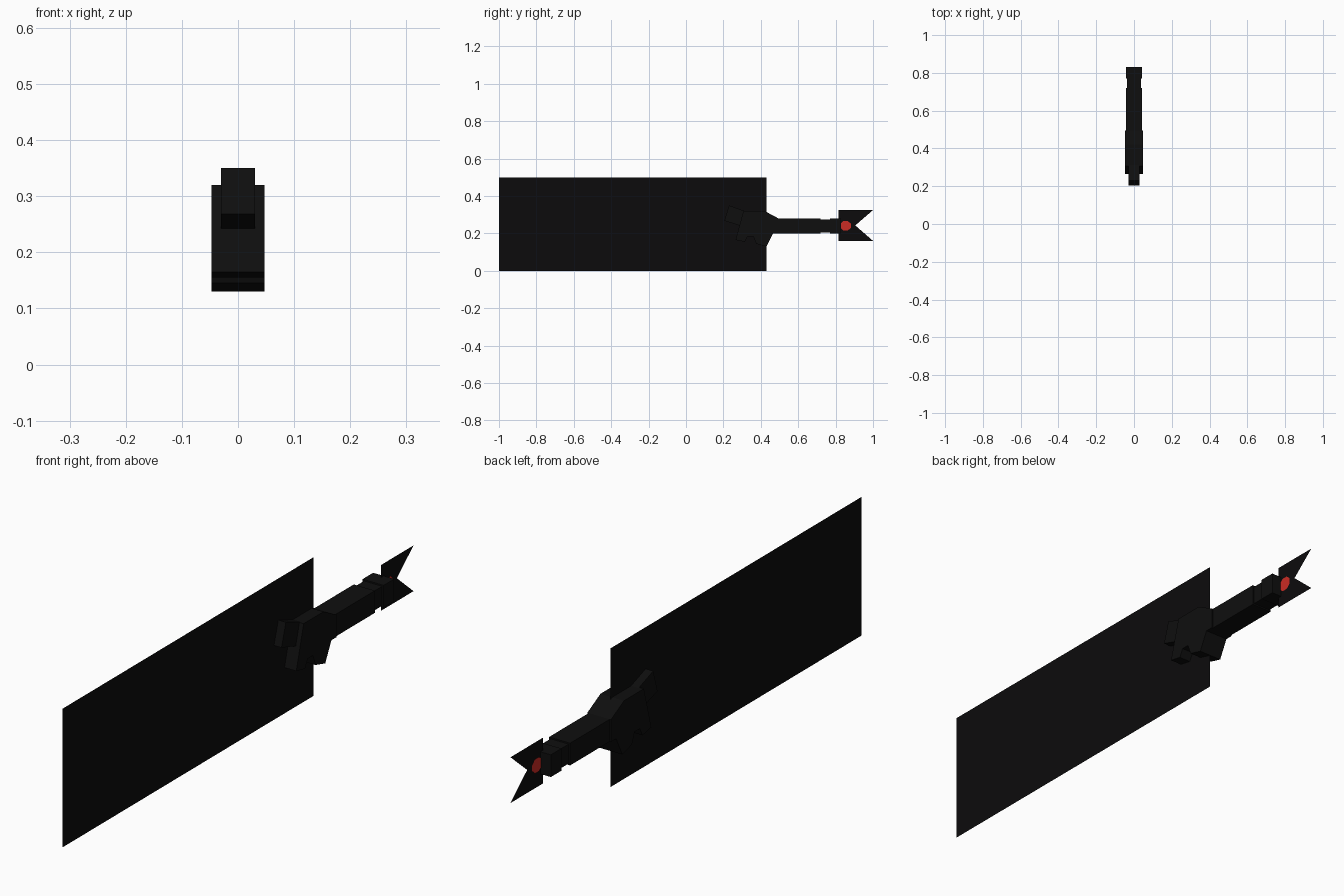
import bpy, bmesh, math

if "Cube" in bpy.data.objects:
    bpy.data.objects.remove(bpy.data.objects["Cube"])


def material(name, r, g, b):
    m = bpy.data.materials.new(name)
    m.diffuse_color = (r, g, b, 1)
    m.use_nodes = True
    m.node_tree.nodes["Principled BSDF"].inputs["Base Color"].default_value = m.diffuse_color
    return m


BLACK = material("blade black", 0.0036, 0.0034, 0.0038)
GRIP = material("grip black", 0.0045, 0.0045, 0.0045)
RED = material("gem red", 0.60, 0.025, 0.018)


def finish(name, bm, mat):
    mesh = bpy.data.meshes.new(name)
    bm.to_mesh(mesh)
    bm.free()
    mesh.materials.append(mat)
    ob = bpy.data.objects.new(name, mesh)
    bpy.context.collection.objects.link(ob)
    return ob


def sheet(name, outline, mat, x=0.0):
    """Flat sheet in the side plane from (y, z) points."""
    bm = bmesh.new()
    bm.faces.new([bm.verts.new((x, y, z)) for y, z in outline])
    return finish(name, bm, mat)


def slab(name, outline, half, mat):
    """Side outline extruded across x from -half to +half."""
    bm = bmesh.new()
    face = bm.faces.new([bm.verts.new((-half, y, z)) for y, z in outline])
    out = bmesh.ops.extrude_face_region(bm, geom=[face])["geom"]
    verts = [g for g in out if isinstance(g, bmesh.types.BMVert)]
    bmesh.ops.translate(bm, verts=verts, vec=(2 * half, 0, 0))
    bmesh.ops.recalc_face_normals(bm, faces=bm.faces)
    return finish(name, bm, mat)


def block(name, y0, y1, z0, z1, half, mat):
    return slab(name, [(y0, z0), (y1, z0), (y1, z1), (y0, z1)], half, mat)


# Broad paper-thin blade
sheet("blade", [(-1, 0), (0.43, 0), (0.43, 0.5), (-1, 0.5)], BLACK)

# Guard: tilted block with a small notch below and a sloped shoulder behind
slab("guard", [(0.265, 0.165), (0.315, 0.155), (0.33, 0.185), (0.36, 0.185),
               (0.375, 0.145), (0.43, 0.13), (0.465, 0.20), (0.495, 0.20),
               (0.495, 0.28), (0.42, 0.32), (0.307, 0.32)], 0.047, GRIP)

# Narrow tilted prong reaching forward over the blade
slab("guard_prong", [(0.205, 0.268), (0.31, 0.235), (0.39, 0.235),
                     (0.39, 0.292), (0.23, 0.35)], 0.03, GRIP)

# Handle, slimmer neck and pommel
block("handle", 0.46, 0.72, 0.20, 0.28, 0.042, GRIP)
block("neck", 0.72, 0.77, 0.205, 0.275, 0.036, GRIP)
block("pommel", 0.77, 0.83, 0.20, 0.28, 0.042, GRIP)

# Swallow-tail fin at the end
sheet("tail_fin", [(0.815, 0.16), (1.0, 0.16), (0.905, 0.243),
                   (1.0, 0.325), (0.815, 0.325)], BLACK)

# Red gem disc on each side of the fin
for side, x in (("right", 0.003), ("left", -0.003)):
    ring = [(0.853 + 0.031 * math.cos(a), 0.241 + 0.028 * math.sin(a))
            for a in (math.pi * (i + 0.5) / 4 for i in range(8))]
    sheet("gem_" + side, ring if x > 0 else ring[::-1], RED, x)
